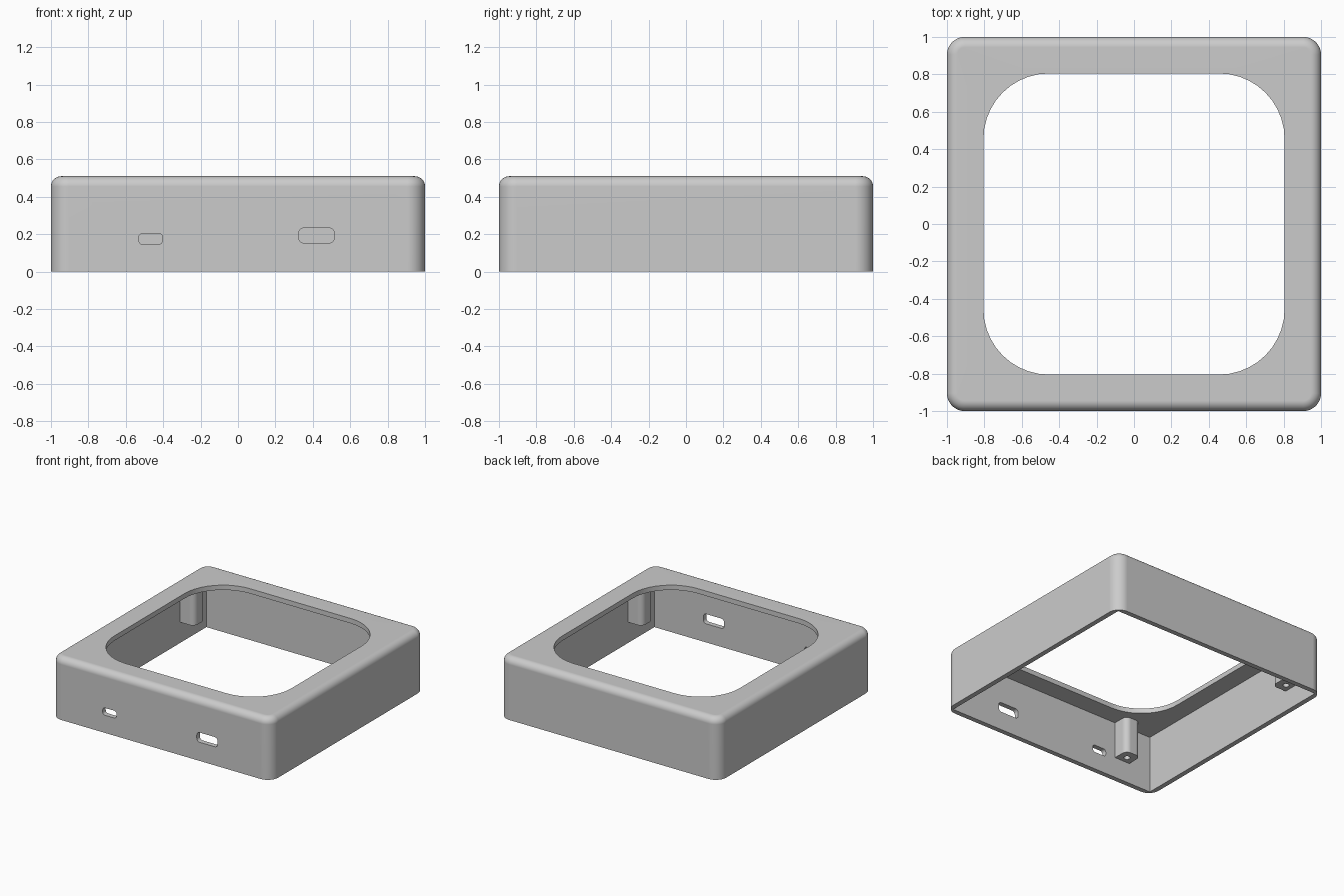
import bpy, bmesh
from math import pi, cos, sin, radians
from mathutils import Matrix, Vector

if "Cube" in bpy.data.objects:
    bpy.data.objects.remove(bpy.data.objects["Cube"])

HEIGHT = 0.51
WALL = 0.04
CORNER = 0.095
FILLET = 0.055

grey = bpy.data.materials.new("matte grey")
grey.use_nodes = True
colour = (0.6, 0.6, 0.6, 1)
grey.diffuse_color = colour
grey.node_tree.nodes["Principled BSDF"].inputs["Base Color"].default_value = colour


def rounded_rect(half_w, half_h, radius, steps=10):
    """Counter-clockwise outline of a rectangle with rounded corners."""
    points = []
    for i, (sx, sy) in enumerate([(1, 1), (-1, 1), (-1, -1), (1, -1)]):
        for k in range(steps + 1):
            a = (i + k / steps) * pi / 2
            points.append((sx * (half_w - radius) + radius * cos(a),
                           sy * (half_h - radius) + radius * sin(a)))
    return points


def loft(name, rings, closed=False):
    """Skin (outline, z) rings; cap the ends, or join last to first."""
    bm = bmesh.new()
    loops = [[bm.verts.new((x, y, z)) for x, y in outline] for outline, z in rings]
    pairs = list(zip(loops, loops[1:]))
    if closed:
        pairs.append((loops[-1], loops[0]))
    else:
        bm.faces.new(loops[0])
        bm.faces.new(loops[-1])
    for low, high in pairs:
        n = len(low)
        for i in range(n):
            j = (i + 1) % n
            bm.faces.new((low[i], low[j], high[j], high[i]))
    bmesh.ops.remove_doubles(bm, verts=bm.verts, dist=1e-5)
    bmesh.ops.recalc_face_normals(bm, faces=bm.faces)
    mesh = bpy.data.meshes.new(name)
    bm.to_mesh(mesh)
    bm.free()
    obj = bpy.data.objects.new(name, mesh)
    bpy.context.collection.objects.link(obj)
    mesh.materials.append(grey)
    return obj


def activate(obj):
    bpy.ops.object.select_all(action='DESELECT')
    obj.select_set(True)
    bpy.context.view_layer.objects.active = obj


def cut(obj, cutter):
    """Subtract the cutter for good and discard it."""
    cutter.hide_render = True
    mod = obj.modifiers.new("cut", 'BOOLEAN')
    mod.operation = 'DIFFERENCE'
    mod.solver = 'EXACT'
    mod.object = cutter
    activate(obj)
    bpy.ops.object.modifier_apply(modifier=mod.name)
    bpy.data.objects.remove(cutter)


def smooth(obj):
    activate(obj)
    bpy.ops.object.shade_smooth_by_angle(angle=radians(30))
    mod = obj.modifiers.new("flat face normals", 'WEIGHTED_NORMAL')
    mod.keep_sharp = True


# Hollow shell: outer wall, rounded top edge, opening, ceiling, inner wall
rings = [(rounded_rect(1, 1, CORNER), 0)]
for k in range(9):
    a = k / 8 * pi / 2
    inset = FILLET * (1 - cos(a))
    rings.append((rounded_rect(1 - inset, 1 - inset, CORNER - inset),
                  HEIGHT - FILLET + FILLET * sin(a)))
opening = rounded_rect(0.805, 0.805, 0.35)
inner = rounded_rect(1 - WALL, 1 - WALL, 0)
ceiling = HEIGHT - WALL
rings += [(opening, HEIGHT), (opening, ceiling), (inner, ceiling), (inner, 0)]
shell = loft("shell", rings, closed=True)

# Two port slots through the front wall
for x, z, half_w, half_h, r in [(-0.467, 0.175, 0.063, 0.03, 0.022),
                                (0.42, 0.193, 0.095, 0.04, 0.028)]:
    outline = rounded_rect(half_w, half_h, r, 6)
    slot = loft("slot_cutter", [(outline, -0.1), (outline, 0.1)])
    slot.data.transform(Matrix.Translation((x, -1, z)) @ Matrix.Rotation(pi / 2, 4, 'X'))
    cut(shell, slot)
smooth(shell)

# Screw posts hanging from the ceiling, one against each wall
POST_X, POST_Y, POST_BASE = -0.69, -0.905, 0.17
for i, side in enumerate(["front", "left", "back", "right"]):
    # The wall end of the post is buried slightly in the wall
    outline = [(x, max(y, -0.065)) for x, y in rounded_rect(0.07, 0.075, 0.045, 8)]
    outline = [(0.07 * (1 if x > 0 else -1), y) if y < 0 else (x, y) for x, y in outline]
    post = loft(side + "_screw_post", [(outline, POST_BASE), (outline, ceiling + 0.01)])
    circle = rounded_rect(0.024, 0.024, 0.024, 6)
    cut(post, loft("hole_cutter", [(circle, POST_BASE - 0.05), (circle, POST_BASE + 0.2)]))
    post.data.transform(Matrix.Rotation(i * pi / 2, 4, 'Z')
                        @ Matrix.Translation((POST_X, POST_Y, 0)))
    smooth(post)
